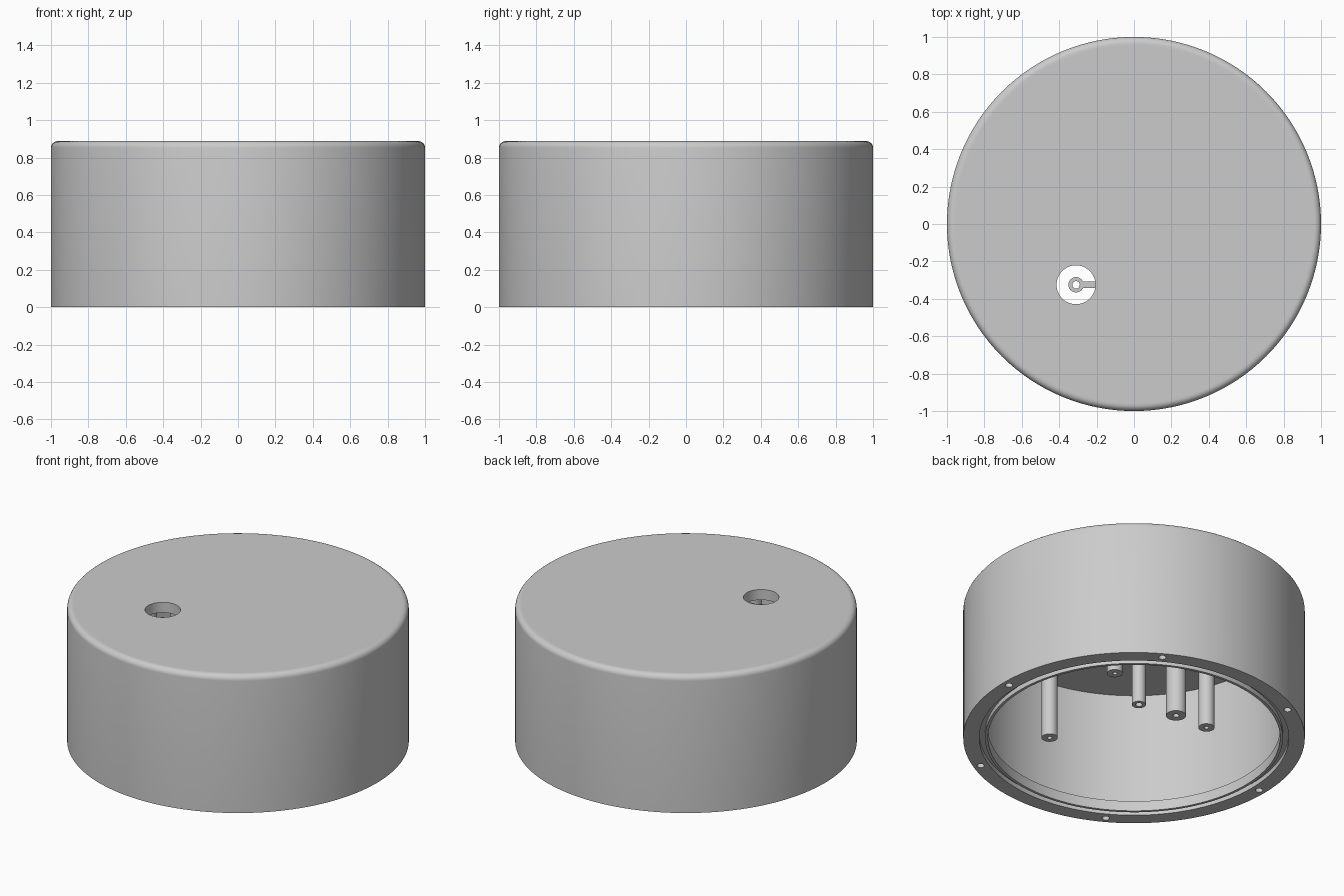
import bpy, bmesh, math
from mathutils import Matrix, Vector

if "Cube" in bpy.data.objects:
    bpy.data.objects.remove(bpy.data.objects["Cube"])

HEIGHT, CEILING, WALL, FLANGE = 0.888, 0.821, 0.93, 0.065

grey = bpy.data.materials.new("light grey")
grey.use_nodes = True
colour = (0.6, 0.6, 0.6, 1)
grey.diffuse_color = colour
grey.node_tree.nodes["Principled BSDF"].inputs["Base Color"].default_value = colour


def make_object(name, bm):
    bmesh.ops.recalc_face_normals(bm, faces=bm.faces)
    mesh = bpy.data.meshes.new(name)
    bm.to_mesh(mesh)
    bm.free()
    mesh.materials.append(grey)
    obj = bpy.data.objects.new(name, mesh)
    bpy.context.collection.objects.link(obj)
    return obj


def select_only(obj):
    bpy.ops.object.select_all(action="DESELECT")
    obj.select_set(True)
    bpy.context.view_layer.objects.active = obj


def smooth(obj):
    select_only(obj)
    bpy.ops.object.shade_smooth_by_angle(angle=math.radians(30))


def lathe(name, profile, steps, closed=False, at=(0, 0)):
    """Turn an (r, z) profile about the vertical axis."""
    bm = bmesh.new()
    verts = [bm.verts.new((r, 0, z)) for r, z in profile]
    pairs = list(zip(verts, verts[1:]))
    if closed:
        pairs.append((verts[-1], verts[0]))
    edges = [bm.edges.new(p) for p in pairs]
    bmesh.ops.spin(bm, geom=verts + edges, cent=(0, 0, 0), axis=(0, 0, 1),
                   angle=math.tau, steps=steps)
    bmesh.ops.remove_doubles(bm, verts=bm.verts, dist=0.0001)
    bmesh.ops.translate(bm, verts=bm.verts, vec=(at[0], at[1], 0))
    return make_object(name, bm)


def add_cylinder(bm, x, y, z0, z1, radius, segments):
    bmesh.ops.create_cone(bm, cap_ends=True, segments=segments,
                          radius1=radius, radius2=radius, depth=z1 - z0,
                          matrix=Matrix.Translation((x, y, (z0 + z1) / 2)))


# Thin round shell: rounded top edge, inward flange below with a sealing groove
bevel = 0.035
arc = [(1 - bevel + bevel * math.cos(a), HEIGHT - bevel + bevel * math.sin(a))
       for a in (math.radians(15 * i) for i in range(7))]
profile = [(0, CEILING), (WALL, CEILING), (WALL, FLANGE), (0.855, FLANGE),
           (0.855, 0), (0.872, 0), (0.872, 0.03), (0.906, 0.03), (0.906, 0),
           (1, 0)] + arc + [(0.955, HEIGHT), (0, HEIGHT)]
housing = lathe("housing", profile, 128)

# Cut the top opening and six blind screw holes in the rim
opening = Vector((-0.31, -0.325))
bm = bmesh.new()
add_cylinder(bm, *opening, CEILING - 0.1, HEIGHT + 0.1, 0.104, 48)
for i in range(6):
    a = math.radians(60 * i)
    add_cylinder(bm, 0.956 * math.cos(a), 0.956 * math.sin(a),
                 -0.1, 0.2, 0.022, 20)
cutter = make_object("hole_cutter", bm)
cutter.hide_render = True
cut = housing.modifiers.new("holes", "BOOLEAN")
cut.operation, cut.solver, cut.object = "DIFFERENCE", "EXACT", cutter
select_only(housing)
bpy.ops.object.modifier_apply(modifier=cut.name)
bpy.data.objects.remove(cutter)
smooth(housing)

# Long hollow stem below the opening, held by a single arm
stem_top, stem_end = 0.823, 0.483
stem = lathe("opening_stem", [(0.02, stem_end), (0.041, stem_end),
             (0.041, stem_top), (0.02, stem_top)], 32, closed=True, at=opening)
smooth(stem)
bm = bmesh.new()
size = Vector((0.085, 0.035, 0.05))
centre = Vector((opening.x + 0.08, opening.y, stem_top - size.z / 2))
bmesh.ops.create_cube(bm, size=1, matrix=Matrix.Translation(centre)
                      @ Matrix.Diagonal(size).to_4x4())
make_object("stem_arm", bm)

# Mounting posts hanging from the ceiling, each with a blind screw hole
post_end = 0.315
posts = [("front_post", 0.028, -0.735, 0.047),
         ("thick_post", -0.372, -0.06, 0.059),
         ("right_post", -0.599, -0.054, 0.047),
         ("left_post", 0.22, 0.088, 0.046)]
for name, x, y, radius in posts:
    bore = radius * 0.3
    post = lathe(name, [(0, post_end + 0.1), (bore, post_end + 0.1),
                 (bore, post_end), (radius, post_end),
                 (radius, CEILING + 0.01), (0, CEILING + 0.01)],
                 32, at=(x, y))
    smooth(post)
